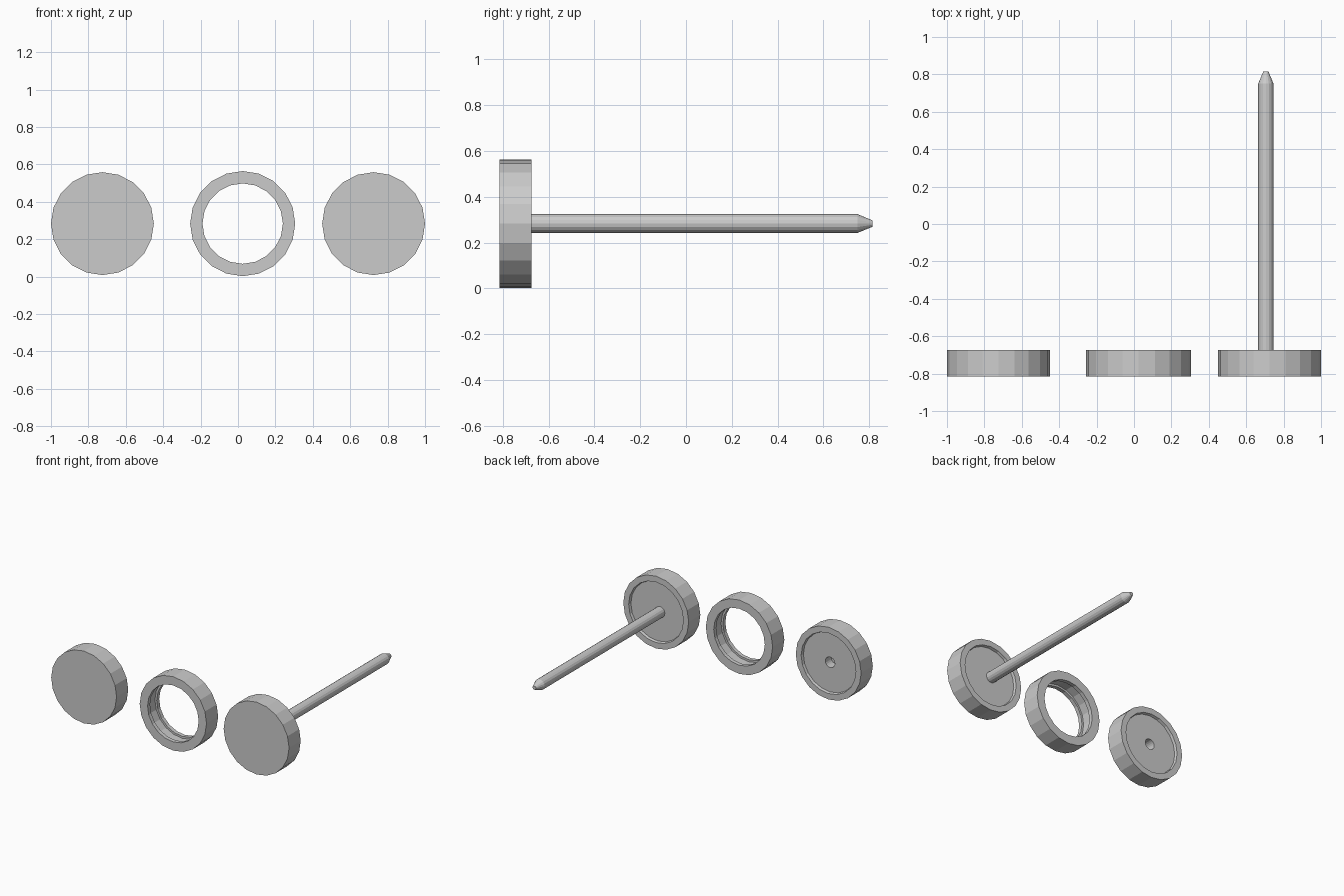
import bpy, bmesh
from math import sin, cos, pi

if "Cube" in bpy.data.objects:
    bpy.data.objects.remove(bpy.data.objects["Cube"])

Z = 0.283            # height of every part's axis
FRONT, BACK = -0.815, -0.675


def lathe(name, x, profile, sides, closed=False):
    """Revolve (radius, y) points about an axis along y; radius 0 is a pole."""
    bm = bmesh.new()
    rings = []
    for r, y in profile:
        n = sides if r > 0 else 1
        rings.append([bm.verts.new((x + r * cos(2 * pi * i / sides), y,
                                    Z + r * sin(2 * pi * i / sides)))
                      for i in range(n)])
    pairs = list(zip(rings, rings[1:]))
    if closed:
        pairs.append((rings[-1], rings[0]))
    for a, b in pairs:
        for i in range(sides):
            j = (i + 1) % sides
            if len(a) == 1:
                bm.faces.new((a[0], b[j], b[i]))
            elif len(b) == 1:
                bm.faces.new((a[i], a[j], b[0]))
            else:
                bm.faces.new((a[i], a[j], b[j], b[i]))
    # merge the pole fans into flat caps
    bmesh.ops.dissolve_limit(bm, angle_limit=0.001, verts=bm.verts, edges=[
        e for e in bm.edges if any(len(v.link_edges) == sides for v in e.verts)])
    bmesh.ops.recalc_face_normals(bm, faces=bm.faces)
    mesh = bpy.data.meshes.new(name)
    bm.to_mesh(mesh)
    bm.free()
    obj = bpy.data.objects.new(name, mesh)
    bpy.context.collection.objects.link(obj)
    return obj


# shared dish shape: solid front, shallow recess in the back
FLOOR = BACK - 0.02
dish = [(0, FRONT), (0.275, FRONT), (0.275, BACK), (0.23, BACK), (0.225, FLOOR)]

# receiving cap with a blind socket for the pin
lathe("socket_cap", -0.725, dish + [(0.04, FLOOR), (0.04, -0.765), (0, -0.765)], 20)

# spacer ring with a shallow groove around the inside
lathe("spacer_ring", 0.025, [(0.281, FRONT), (0.281, BACK), (0.215, BACK),
                            (0.215, BACK - 0.03), (0.23, BACK - 0.03),
                            (0.23, FRONT + 0.03), (0.215, FRONT + 0.03),
                            (0.215, FRONT)], 20, closed=True)

# head of the pin
lathe("pin_cap", 0.725, dish + [(0, FLOOR)], 20)

# pin with a blunt tapered tip
pin = lathe("pin", 0.705, [(0, FLOOR - 0.01), (0.041, FLOOR - 0.01), (0.041, 0.75),
                           (0.014, 0.815), (0, 0.815)], 16)
